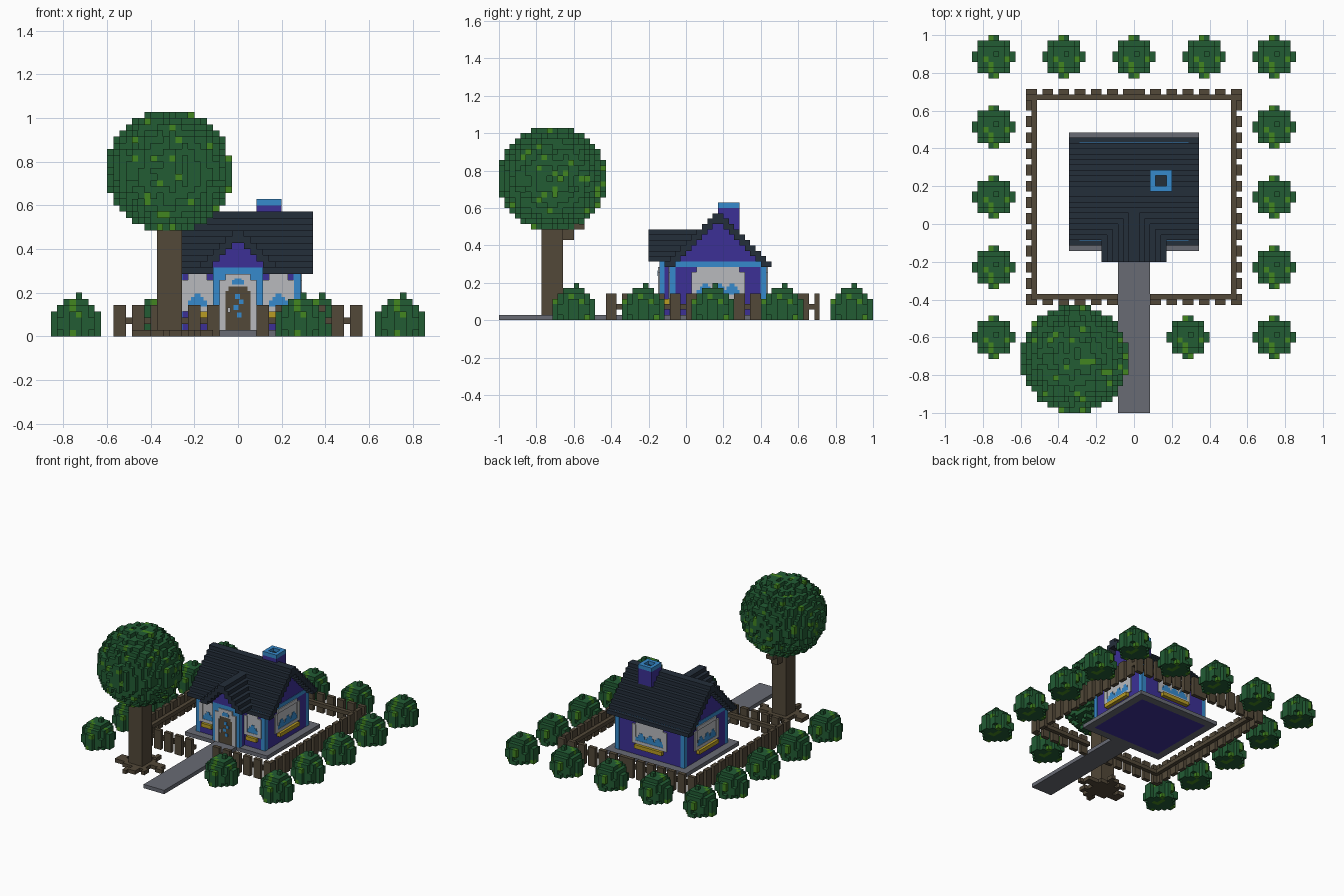
import bpy, bmesh, math, random
from mathutils import Matrix, Vector

if "Cube" in bpy.data.objects:
    bpy.data.objects.remove(bpy.data.objects["Cube"])

random.seed(4)
V = 1 / 35  # one block; all sizes below are in blocks


def material(name, rgb):
    lin = [(c / 255 / 12.92 if c < 10 else ((c / 255 + 0.055) / 1.055) ** 2.4) for c in rgb]
    m = bpy.data.materials.new(name)
    m.use_nodes = True
    m.diffuse_color = (*lin, 1)
    m.node_tree.nodes["Principled BSDF"].inputs["Base Color"].default_value = (*lin, 1)
    return m


LEAF = material("leaf green", (34, 92, 52))
LIGHT_LEAF = material("light leaf green", (66, 134, 32))
WOOD = material("brown wood", (82, 72, 56))
ROOF = material("dark slate", (36, 46, 58))
PURPLE = material("violet wall", (60, 48, 150))
BLUE = material("sky blue trim", (54, 138, 204))
WHITE = material("pale grey", (184, 186, 190))
STONE = material("grey stone", (104, 107, 116))
YELLOW = material("mustard yellow", (184, 156, 36))


def add_object(name, mesh, loc=(0, 0, 0), turn=0):
    ob = bpy.data.objects.new(name, mesh)
    ob.location = Vector(loc) * V
    ob.rotation_euler.z = turn
    bpy.context.collection.objects.link(ob)
    return ob


def part(name, mat, boxes, loc=(0, 0, 0), turn=0):
    """Joins boxes given as (x0, x1, y0, y1, z0, z1) into one object."""
    bm = bmesh.new()
    for x0, x1, y0, y1, z0, z1 in boxes:
        size = Matrix.Diagonal(((x1 - x0) * V, (y1 - y0) * V, (z1 - z0) * V, 1))
        mid = Vector((x0 + x1, y0 + y1, z0 + z1)) * V / 2
        bmesh.ops.create_cube(bm, size=1, matrix=Matrix.Translation(mid) @ size)
    mesh = bpy.data.meshes.new(name)
    bm.to_mesh(mesh)
    bm.free()
    mesh.materials.append(mat)
    return add_object(name, mesh, loc, turn)


def leaf_mesh(name, cells):
    """Outer faces of a set of unit cells, with some blocks in light green."""
    verts, faces, tints = [], [], []
    for c in sorted(cells):
        tint = int(random.random() < 0.08)
        for axis in range(3):
            for side in (0, 1):
                n = list(c)
                n[axis] += 2 * side - 1
                if tuple(n) in cells:
                    continue
                a, b = (axis + 1) % 3, (axis + 2) % 3
                ring = [(0, 0), (1, 0), (1, 1), (0, 1)]
                for du, dv in ring if side else ring[::-1]:
                    p = list(c)
                    p[axis] += side
                    p[a] += du
                    p[b] += dv
                    verts.append([q * V for q in p])
                faces.append(range(len(verts) - 4, len(verts)))
                tints.append(tint)
    mesh = bpy.data.meshes.new(name)
    mesh.from_pydata(verts, [], [list(f) for f in faces])
    mesh.materials.append(LEAF)
    mesh.materials.append(LIGHT_LEAF)
    for poly, t in zip(mesh.polygons, tints):
        poly.material_index = t
    mesh.update()
    return mesh


# Bushes around the garden
bush_cells = {(0, 0, 6)}
for k, limit in enumerate((6.2, 7.3, 7.3, 6.2, 5.5, 3.6)):
    for i in range(-4, 4):
        for j in range(-4, 4):
            if abs(i + 0.5) ** 1.4 + abs(j + 0.5) ** 1.4 < limit:
                bush_cells.add((i, j, k))
bush_cells.discard((-1, 3, 1))
bush = leaf_mesh("bush", bush_cells)
spots = [(x, 31) for x in (-26, -13, 0, 13, 26)]
spots += [(x, y) for x in (-26, 26) for y in (18, 5, -8, -21)] + [(10, -21)]
for x, y in spots:
    add_object("bush", bush, (x, y, 0))

# Tree crown with a rough surface
crown = set()
for i in range(-10, 10):
    for j in range(-10, 10):
        for k in range(19):
            d = math.hypot(i + 0.5, j + 0.5, (k - 9) * 1.05)
            if d < 9.4 or (d < 10.1 and random.random() < 0.8):
                crown.add((i, j, k))
add_object("tree_crown", leaf_mesh("tree_crown", crown), (-11, -25, 17))
part("tree_trunk", WOOD, [(-2, 2, -2, 2, 0, 18), (-1, 1, 2, 4, 15, 17), (-1, 1, 2, 6, 17, 18)],
     (-11, -25, 0))
part("tree_roots", WOOD, [
    (-3, 3, -3, 3, 0, 1), (-6, -3, -2, 0, 0, 1), (-6, -4, 0, 1, 0, 1), (3, 6, 0, 2, 0, 1),
    (5, 7, -1, 0, 0, 1), (-1, 1, 3, 5, 0, 1), (1, 2, 4, 6, 0, 1), (0, 2, -5, -3, 0, 1),
    (-1, 0, -6, -4, 0, 1), (-4, -2, 3, 4, 0, 1), (3, 4, -4, -2, 0, 1)], (-11, -25, 0))

# Fence: pickets on the outside, one rail behind
half = range(-20, -3, 3)
front_x = [(x, x + 2) for x in half] + [(-x - 2, -x) for x in half]
part("front_fence_pickets", WOOD, [(a, b, -15, -14, 0, 5) for a, b in front_x])
part("front_fence_rail", WOOD, [(-20, -3, -14, -13, 2, 3), (3, 20, -14, -13, 2, 3)])
back_x = front_x + [(-2, 0), (0, 2)]
part("back_fence_pickets", WOOD, [(a, b, 24, 25, 0, 5) for a, b in back_x])
part("back_fence_rail", WOOD, [(-20, 20, 23, 24, 2, 3)])
for side, x0, r0 in (("right", -20, -19), ("left", 19, 18)):
    part(side + "_fence_pickets", WOOD,
         [(x0, x0 + 1, y, min(y + 2, 25), 0, 5) for y in range(-15, 25, 3)])
    part(side + "_fence_rail", WOOD, [(r0, r0 + 1, -14, 24, 2, 3)])

# Path and terrace
part("path", STONE, [(-3, 3, -35, -5, 0, 1)])
part("terrace", STONE, [(-12, 12, -5, -3, 0, 1), (-12, 12, 15, 17, 0, 1),
                        (-12, -10, -3, 15, 0, 1), (10, 12, -3, 15, 0, 1)])

# Walls, gables and blue trim
part("walls", PURPLE, [(-10, 10, -3, 15, 0, 10), (-4, 4, -4, -3, 1, 10)])
part("main_gable", PURPLE, [(-10, 10, 6 - (8 - k), 6 + (8 - k), 11 + k, 12 + k) for k in range(8)])
part("porch_gable", PURPLE,
     [(-min(4, 5 - k), min(4, 5 - k), -5, -2, 11 + k, 12 + k) for k in range(5)])
e = 0.08
part("corner_posts", BLUE, [(x - e, x + 1 + e, y - e, y + 1 + e, 1, 10)
                            for x in (-10, 9) for y in (-3, 14)])
part("wall_beam", BLUE, [(-10 - e, 10 + e, -3 - e, 15 + e, 10, 11), (-4, 4, -5, -3, 10, 11)])
part("porch_front", BLUE, [(-4, 4, -5, -4, 1, 10)])

# Stepped roofs
main = []
for j in range(10):
    z0, z1 = max(10, 9 + j), 11 + j
    main += [(-12, 12, -4 + j, -3 + j, z0, z1), (-12, 12, 15 - j, 16 - j, z0, z1)]
part("main_roof", ROOF, main)
porch = []
for j in range(6):
    z0, z1 = max(11, 10 + j), 12 + j
    porch += [(-6 + j, -5 + j, -7, -3 + j, z0, z1), (5 - j, 6 - j, -7, -3 + j, z0, z1)]
part("porch_roof", ROOF, porch)

# Chimney
part("chimney", PURPLE, [(3, 7, 6, 10, 15, 21)])
part("chimney_cap", BLUE, [(3, 4, 6, 10, 21, 22), (6, 7, 6, 10, 21, 22),
                           (4, 6, 6, 7, 21, 22), (4, 6, 9, 10, 21, 22)])
part("chimney_opening", ROOF, [(4, 6, 7, 9, 21, 21.1)])

# Door with frame, panes and handle
part("door_frame", WHITE, [(-3, -2, -5.25, -5, 1, 9), (2, 3, -5.25, -5, 1, 9),
                           (-2, 2, -5.25, -5, 8, 10), (-2, -1.5, -5.25, -5, 7.3, 8),
                           (1.5, 2, -5.25, -5, 7.3, 8)])
part("door", WOOD, [(-2, 2, -5.1, -5, 1, 8)])
part("fanlight", BLUE, [(-1, 1, -5.3, -5.2, 8.3, 9), (-0.6, 0.6, -5.3, -5.2, 9, 9.3)])
part("door_panes", BLUE, [(-0.5, 0.3, -5.2, -5.1, 6, 6.8), (0.2, 0.9, -5.2, -5.1, 5.2, 5.9),
                          (-0.7, 0.1, -5.2, -5.1, 4.2, 5), (-0.2, 0.6, -5.2, -5.1, 3, 3.8)])
part("door_handle", WHITE, [(-1.7, -1.2, -5.35, -5.1, 3.8, 4.6)])


def window(name, x, y, width, turn):
    """A framed window with a sky reflection and a flower box, facing -y before the turn."""
    w, loc = width / 2, (x, y, 0)
    part(name + "_frame", WHITE, [(-w, 1 - w, -0.3, 0, 4, 9), (w - 1, w, -0.3, 0, 4, 9),
                                  (1 - w, w - 1, -0.3, 0, 9, 10), (1 - w, w - 1, -0.3, 0, 4, 4.8)],
         loc, turn)
    part(name + "_glass", WHITE, [(1 - w, w - 1, -0.1, 0, 4.8, 9)], loc, turn)
    shine = [(1 - w, w - 1, -0.2, -0.1, 4.8, 5.7)]
    for c in ((0,) if width < 8 else (-2.4, 0.2, 2.6)):
        shine += [(c - 1, c + 1, -0.2, -0.1, 5.7, 6.3), (c - 0.5, c + 0.5, -0.2, -0.1, 6.3, 6.9)]
    part(name + "_reflection", BLUE, shine, loc, turn)
    part(name + "_flower_box", YELLOW, [(1 - w, w - 1, -1, 0, 3, 4)], loc, turn)


window("front_right_window", -6.5, -3, 5, 0)
window("front_left_window", 6.5, -3, 5, 0)
window("left_window", 10, 6, 10, math.pi / 2)
window("back_window", 0, 15, 10, math.pi)
window("right_window", -10, 6, 10, -math.pi / 2)
